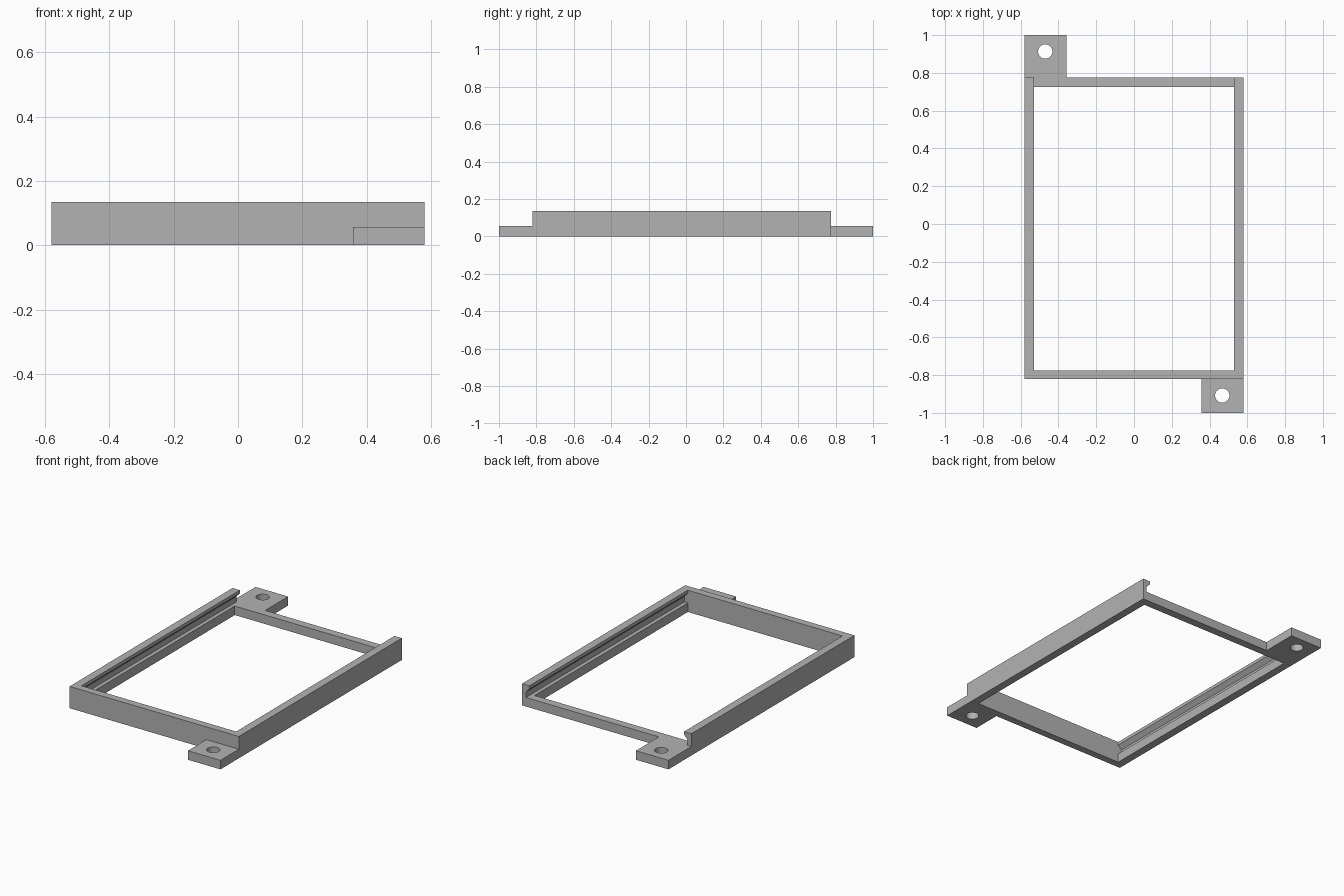
import bpy
import bmesh
from mathutils import Vector

if "Cube" in bpy.data.objects:
    bpy.data.objects.remove(bpy.data.objects["Cube"], do_unlink=True)

HALF_W, INNER_W = 0.58, 0.53      # outer and inner half width
FRONT, BACK = -0.82, 0.775        # frame ends
FRONT_IN, BACK_IN = -0.775, 0.725
HEIGHT, LEDGE = 0.135, 0.056

grey = bpy.data.materials.new("plain grey")
grey.use_nodes = True
colour = (0.45, 0.45, 0.45, 1)
grey.diffuse_color = colour
grey.node_tree.nodes["Principled BSDF"].inputs["Base Color"].default_value = colour


def prism(name, points, direction):
    """Extrude a closed outline along a direction."""
    bm = bmesh.new()
    face = bm.faces.new([bm.verts.new(p) for p in points])
    ext = bmesh.ops.extrude_face_region(bm, geom=[face], use_keep_orig=True)
    verts = [g for g in ext["geom"] if isinstance(g, bmesh.types.BMVert)]
    bmesh.ops.translate(bm, verts=verts, vec=Vector(direction))
    bmesh.ops.recalc_face_normals(bm, faces=bm.faces)
    mesh = bpy.data.meshes.new(name)
    bm.to_mesh(mesh)
    bm.free()
    mesh.materials.append(grey)
    obj = bpy.data.objects.new(name, mesh)
    bpy.context.collection.objects.link(obj)
    return obj


def block(name, x0, x1, y0, y1, height):
    return prism(name, [(x0, y0, 0), (x1, y0, 0), (x1, y1, 0), (x0, y1, 0)],
                 (0, 0, height))


def mounting_tab(name, x0, x1, y0, y1, hole_x, hole_y):
    """Flat tab with a round screw hole cut through it."""
    tab = block(name, x0, x1, y0, y1, LEDGE)
    bpy.ops.mesh.primitive_cylinder_add(vertices=32, radius=0.038, depth=0.4,
                                        location=(hole_x, hole_y, 0))
    cutter = bpy.context.object
    cutter.name = name + "_hole_cutter"
    cutter.data.materials.append(grey)
    cutter.hide_render = True
    mod = tab.modifiers.new("screw hole", "BOOLEAN")
    mod.operation, mod.solver, mod.object = "DIFFERENCE", "EXACT", cutter
    bpy.context.view_layer.objects.active = tab
    bpy.ops.object.modifier_apply(modifier=mod.name)
    bpy.data.objects.remove(cutter, do_unlink=True)


# Side rails: grooved section with a chamfered overhanging lip
groove = 0.554
section = [(HALF_W, 0), (HALF_W, HEIGHT), (INNER_W, HEIGHT), (INNER_W, 0.115),
           (groove, 0.09), (groove, LEDGE), (INNER_W, LEDGE), (INNER_W, 0)]
for side, sign in (("left", 1), ("right", -1)):
    prism(side + "_rail", [(sign * x, FRONT_IN, z) for x, z in section],
          (0, BACK - FRONT_IN, 0))

# Full-height front wall and low back rail
block("front_wall", -HALF_W, HALF_W, FRONT, FRONT_IN, HEIGHT)
block("back_rail", -INNER_W, INNER_W, BACK_IN, BACK, LEDGE)

# Diagonally opposite mounting tabs
mounting_tab("front_tab", 0.357, HALF_W, -1, FRONT, 0.467, -0.908)
mounting_tab("back_tab", -HALF_W, -0.357, BACK, 1, -0.47, 0.913)
